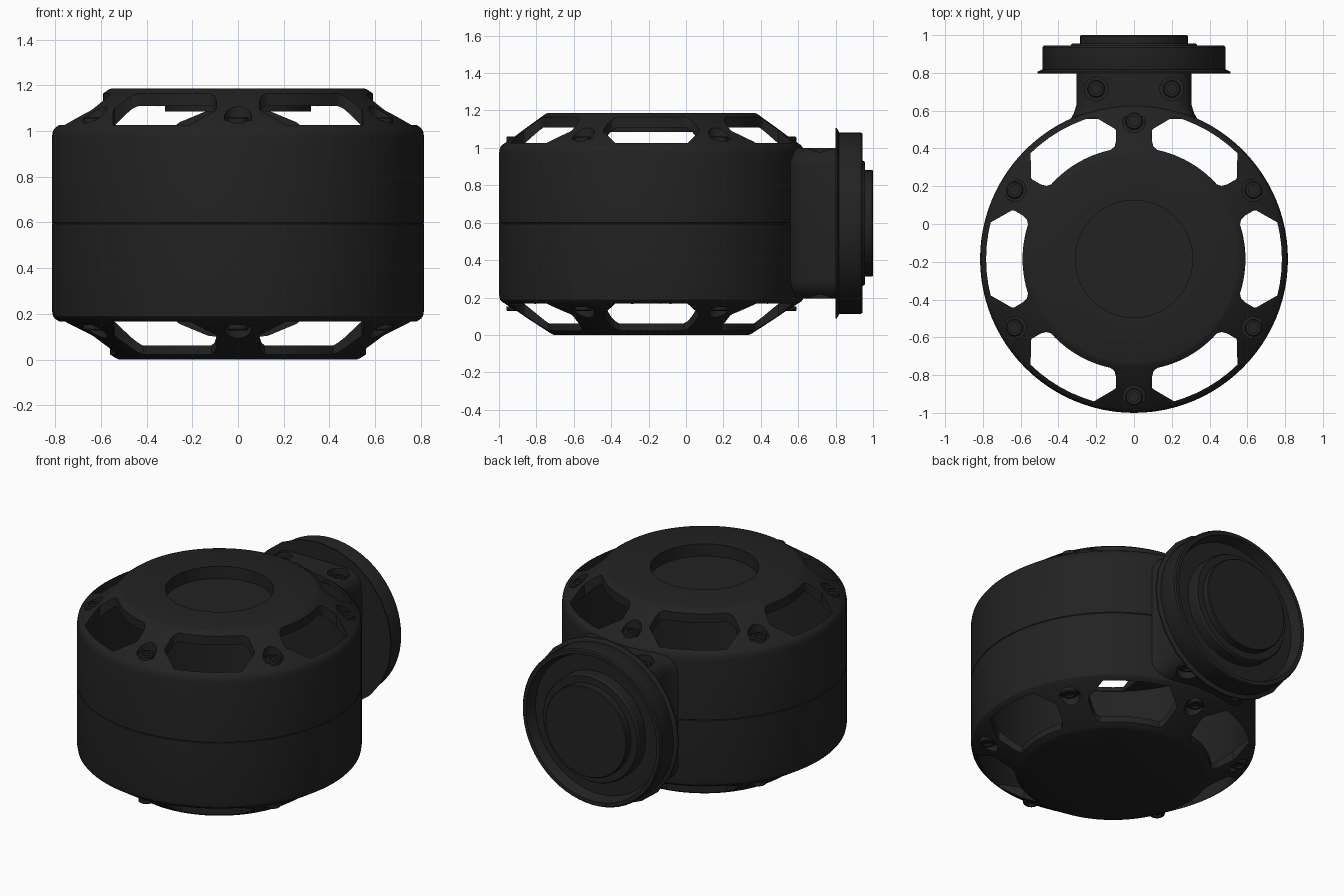
import bpy, bmesh, math
from mathutils import Matrix, Vector

if "Cube" in bpy.data.objects:
    bpy.data.objects.remove(bpy.data.objects["Cube"], do_unlink=True)

DRUM = Vector((0, -0.185, 0))      # drum axis
MID = 0.597                        # mid height of the housing
SPOKES = [math.radians(30 + 60 * i) for i in range(6)]

black = bpy.data.materials.new("matte black")
black.use_nodes = True
colour = (0.016, 0.016, 0.016, 1)
black.diffuse_color = colour
black.node_tree.nodes["Principled BSDF"].inputs["Base Color"].default_value = colour


def finish(name, bm):
    """Turn a bmesh into an object with the shared material."""
    bmesh.ops.remove_doubles(bm, verts=bm.verts, dist=1e-5)
    bmesh.ops.recalc_face_normals(bm, faces=bm.faces)
    mesh = bpy.data.meshes.new(name)
    bm.to_mesh(mesh)
    bm.free()
    mesh.materials.append(black)
    obj = bpy.data.objects.new(name, mesh)
    bpy.context.collection.objects.link(obj)
    return obj


def smooth(obj):
    bpy.ops.object.select_all(action="DESELECT")
    obj.select_set(True)
    bpy.context.view_layer.objects.active = obj
    bpy.ops.object.shade_smooth_by_angle(angle=math.radians(30))


def lathe(bm, profile, matrix, segments):
    """Spin (radius, height) points about the local z axis."""
    verts = [bm.verts.new((r, 0, h)) for r, h in profile]
    edges = [bm.edges.new(pair) for pair in zip(verts, verts[1:])]
    if profile[0][0] > 0:
        edges.append(bm.edges.new((verts[-1], verts[0])))
    before = set(bm.verts) - set(verts)
    bmesh.ops.spin(bm, geom=verts + edges, axis=(0, 0, 1), cent=(0, 0, 0),
                   angle=math.tau, steps=segments, use_merge=True)
    new = [v for v in bm.verts if v not in before]
    bmesh.ops.transform(bm, matrix=matrix, verts=new)


def prism(bm, outline, low, high, matrix):
    """Extrude an xy outline from low to high."""
    rings = [[bm.verts.new(matrix @ Vector((x, y, z))) for x, y in outline]
             for z in (low, high)]
    bm.faces.new(rings[0])
    bm.faces.new(rings[1])
    n = len(outline)
    for i in range(n):
        j = (i + 1) % n
        bm.faces.new((rings[0][i], rings[0][j], rings[1][j], rings[1][i]))


def cut(obj, cutter):
    mod = obj.modifiers.new("cut", "BOOLEAN")
    mod.operation = "DIFFERENCE"
    mod.solver = "EXACT"
    mod.object = cutter
    bpy.ops.object.select_all(action="DESELECT")
    obj.select_set(True)
    bpy.context.view_layer.objects.active = obj
    bpy.ops.object.modifier_apply(modifier=mod.name)
    bpy.data.objects.remove(cutter, do_unlink=True)


def window_outline(inner):
    """Opening between two spokes, flared toward the rim."""
    def beside_spoke(along, offset):
        a = math.radians(30)
        return (along * math.cos(a) + offset * math.sin(a),
                along * math.sin(a) - offset * math.cos(a))

    def on_arc(r, deg):
        a = math.radians(deg)
        return (r * math.cos(a), r * math.sin(a))

    half = [on_arc(inner, d) for d in (3, 6, 9, 12, 15, 18)]
    half += [beside_spoke(inner + 0.005, 0.103), beside_spoke(inner + 0.035, 0.095),
             beside_spoke(0.68, 0.095), beside_spoke(0.69, 0.103)]
    half += [on_arc(0.783, d) for d in (14.3, 10, 5)]
    return half + [on_arc(0.783, 0)] + [(x, -y) for x, y in reversed(half)] + [(inner, 0)]


def circle(radius, n=24):
    return [(radius * math.cos(math.tau * i / n), radius * math.sin(math.tau * i / n))
            for i in range(n)]


def spoke_spot(angle, radius=0.73):
    return DRUM + Vector((radius * math.cos(angle), radius * math.sin(angle), 0))


# Hollow drum housing with sloped ends, top recess and middle seam
outer = [(0, 0), (0.52, 0), (0.535, 0.006), (0.8, 0.178), (0.81, 0.19), (0.815, 0.22),
         (0.815, 0.594), (0.812, MID), (0.815, 0.6), (0.815, 0.97), (0.81, 1.0),
         (0.8, 1.014), (0.565, 1.182), (0.55, 1.187), (0.31, 1.187), (0.31, 1.11), (0, 1.11)]
inner = [(0, 0.045), (0.54, 0.045), (0.7, 0.178), (0.787, 0.19),
         (0.787, 1.0), (0.7, 1.01), (0.575, 1.122), (0.32, 1.122), (0.32, 1.085), (0, 1.085)]
bm = bmesh.new()
lathe(bm, outer, Matrix.Translation(DRUM), 96)
lathe(bm, inner, Matrix.Translation(DRUM), 96)
housing = finish("drum_housing", bm)
# The cavity shell has to face inward
bm = bmesh.new()
bm.from_mesh(housing.data)
bmesh.ops.recalc_face_normals(bm, faces=bm.faces)
cavity = [f for f in bm.faces
          if abs(f.calc_center_median().z - 0.595) < 0.38
          and (f.calc_center_median() - DRUM).xy.length < 0.79]
seen = set(cavity)
while cavity:
    for edge in cavity.pop().edges:
        for f in edge.link_faces:
            if f not in seen:
                seen.add(f)
                cavity.append(f)
for f in seen:
    f.normal_update()
probe = max(seen, key=lambda f: (f.calc_center_median() - DRUM).xy.length)
if probe.normal.xy.dot((probe.calc_center_median() - DRUM).xy) > 0:
    bmesh.ops.reverse_faces(bm, faces=list(seen))
bm.to_mesh(housing.data)
bm.free()

# Windows through both sloped ends
bm = bmesh.new()
for i in range(6):
    turn = Matrix.Translation(DRUM) @ Matrix.Rotation(math.radians(60 * i), 4, "Z")
    prism(bm, window_outline(0.59), 0.9, 1.4, turn)
    prism(bm, window_outline(0.56), -0.2, 0.3, turn)
cut(housing, finish("window_cutter", bm))

# Screw pockets on every spoke
bm = bmesh.new()
for a in SPOKES:
    place = Matrix.Translation(spoke_spot(a))
    prism(bm, circle(0.06), 1.045, 1.4, place)
    prism(bm, circle(0.06), -0.2, 0.143, place)
cut(housing, finish("pocket_cutter", bm))
smooth(housing)

# Neck joining the drum to the connector: rounded block with a flared root
bm = bmesh.new()
sections = []
for y, grow in ((0.555, 0.03), (0.59, 0.012), (0.63, 0), (0.81, 0)):
    ring = []
    for sx, sz, start in ((1, 1, 0), (-1, 1, 90), (-1, -1, 180), (1, -1, 270)):
        for step in range(5):
            a = math.radians(start + 22.5 * step)
            ring.append(bm.verts.new((sx * (0.205 + grow) + 0.1 * math.cos(a), y,
                                      MID + sz * 0.302 + 0.1 * math.sin(a))))
    sections.append(ring)
for r0, r1 in zip(sections, sections[1:]):
    for i in range(len(r0)):
        j = (i + 1) % len(r0)
        bm.faces.new((r0[i], r0[j], r1[j], r1[i]))
bm.faces.new(sections[0])
bm.faces.new(sections[-1])
neck = finish("neck", bm)
bm = bmesh.new()
for x in (-0.2, 0.2):
    place = Matrix.Translation((x, 0.715, 0))
    prism(bm, circle(0.063), 0.955, 1.3, place)
    prism(bm, circle(0.063), -0.1, 0.24, place)
cut(neck, finish("neck_pocket_cutter", bm))
smooth(neck)

# Socket screws in all pockets, top and bottom
screw = [(0, -0.01), (0.046, -0.01), (0.046, 0.01), (0.04, 0.016),
         (0.026, 0.016), (0.026, 0.004), (0, 0.004)]
bm = bmesh.new()
spots = [(spoke_spot(a), 1.045, 0.143) for a in SPOKES]
spots += [(Vector((x, 0.715, 0)), 0.955, 0.24) for x in (-0.2, 0.2)]
flip = Matrix.Rotation(math.pi, 4, "X")
for spot, top, bottom in spots:
    lathe(bm, screw, Matrix.Translation(spot + Vector((0, 0, top))), 16)
    lathe(bm, screw, Matrix.Translation(spot + Vector((0, 0, bottom))) @ flip, 16)
smooth(finish("screws", bm))

# Connector at the back, spun about the y axis
to_back = Matrix.Translation((0, 0, MID)) @ Matrix.Rotation(-math.pi / 2, 4, "X")
collar = [(0, 0.803), (0.48, 0.803), (0.485, 0.815), (0.485, 0.935), (0.478, 0.944),
          (0.455, 0.944), (0.435, 0.88), (0, 0.88)]
plug = [(0, 0.87), (0.335, 0.87), (0.335, 0.945), (0.328, 0.956), (0.285, 0.956),
        (0.285, 0.995), (0.28, 1.0), (0, 1.0)]
lip = [(0.4, 0.798), (0.51, 0.798), (0.51, 0.806), (0.48, 0.822), (0.4, 0.822)]
for name, profile, segments in (("connector_collar", collar, 64),
                                ("connector_plug", plug, 48),
                                ("connector_lip", lip, 24)):
    bm = bmesh.new()
    lathe(bm, profile, to_back, segments)
    smooth(finish(name, bm))
